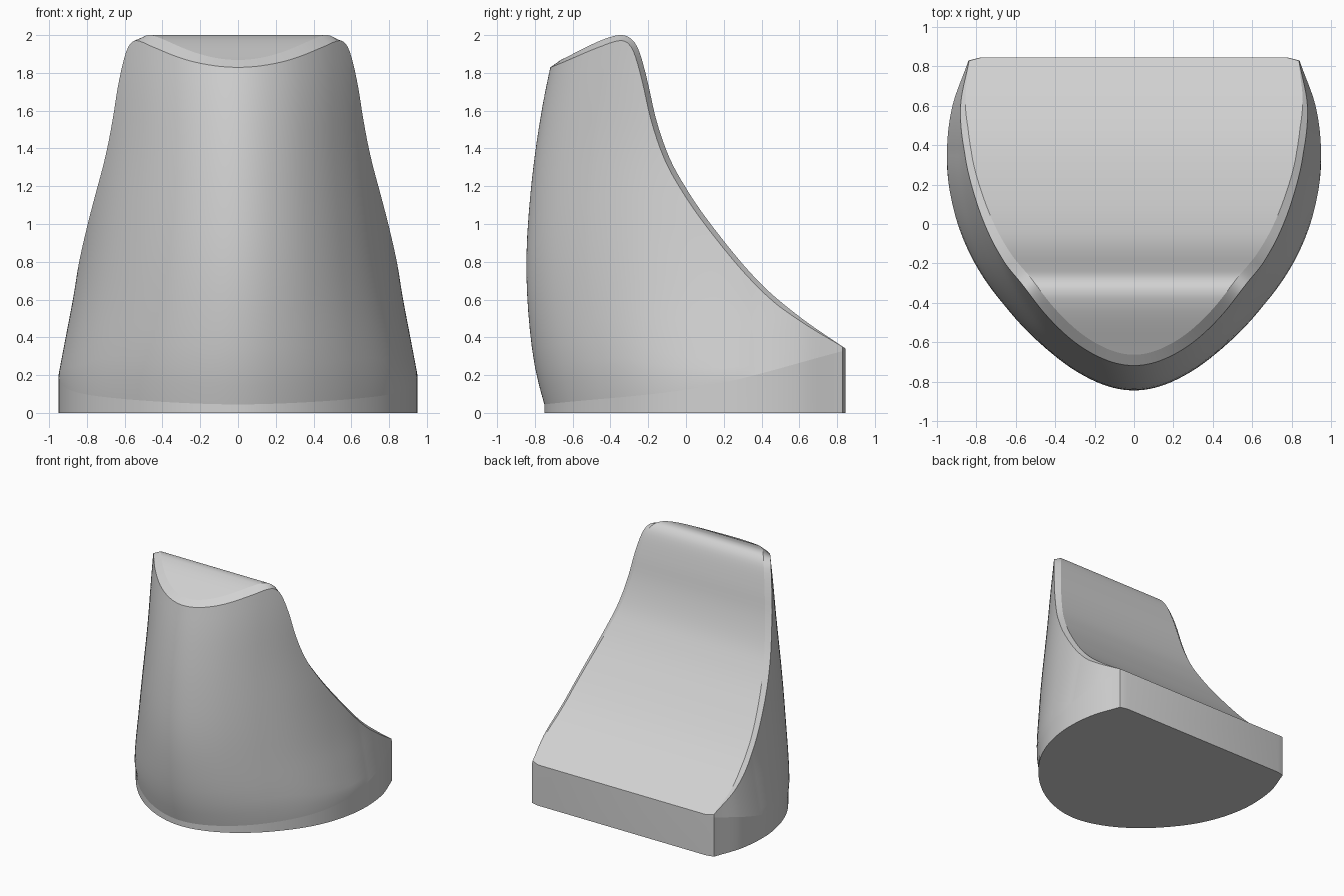
import bpy, bmesh, math

cube = bpy.data.objects.get("Cube")
if cube:
    bpy.data.objects.remove(cube)


def curve(points):
    """Smooth function through a few (position, value) points."""
    xs, ys = zip(*points)
    n = len(xs)
    sl = [(ys[i + 1] - ys[i]) / (xs[i + 1] - xs[i]) for i in range(n - 1)]
    m = [sl[0]] + [(a + b) / 2 if a * b > 0 else 0 for a, b in zip(sl, sl[1:])] + [sl[-1]]

    def value(x):
        if x <= xs[0]:
            return ys[0] + m[0] * (x - xs[0])
        if x >= xs[-1]:
            return ys[-1] + m[-1] * (x - xs[-1])
        i = max(k for k in range(n - 1) if xs[k] <= x)
        h = xs[i + 1] - xs[i]
        t = (x - xs[i]) / h
        return (ys[i] * (1 + 2 * t) * (1 - t) ** 2 + h * m[i] * t * (1 - t) ** 2
                + ys[i + 1] * t * t * (3 - 2 * t) + h * m[i + 1] * t * t * (t - 1))
    return value


# Side profile of the top, half width and front bulge by height, plan outline, base seam
top = curve([(-.85, 1.782), (-.66, 1.87), (-.46, 1.968), (-.4, 1.99), (-.35, 2.0),
             (-.29, 1.98), (-.25, 1.92), (-.2, 1.74), (-.165, 1.58), (-.1, 1.38),
             (0, 1.19), (.2, .91), (.4, .68), (.6, .51), (.845, .34)])
width = curve([(.2, .95), (.4, .912), (.6, .874), (.8, .843), (1, .817),
               (1.4, .777), (1.8, .768), (2, .767)])
bulge = curve([(.05, -.75), (.2, -.79), (.4, -.822), (.78, -.845), (1.2, -.82),
               (1.6, -.765), (1.85, -.715), (2, -.68)])
outline = curve([(0, 0), (.184, .215), (.358, .432), (.54, .652), (.74, .868),
                 (.872, .962), (1, 1), (1.237, .97), (1.407, .885)])
seam = curve([(-.75, .045), (.1, .14), (.84, .33)])
MID = .33


def plan_y(u, front):
    return front + u * (MID - front) if u < 1 else MID + (u - 1) * .51


def wall(v, z):
    """Point on the outer wall at outline position v and height z."""
    u = v * v
    s = seam(plan_y(u, -.75))
    y = plan_y(u, bulge(max(.05, z - s + .05)))
    w = width(max(.2, min(z, z - s + .2)))
    g = .82 if u > 2 else outline(v)
    return w * g, y, z


def lowered_top(y, d):
    """Top profile offset inward by d."""
    ks = [k / 8 for k in range(-8, 9)]
    return min(top(y + d * k) - d * math.sqrt(1 - k * k) for k in ks)


def rim_height(v, d):
    lo, hi = seam(plan_y(v * v, -.75)) + .002, 2.05
    for _ in range(30):
        z = (lo + hi) / 2
        if lowered_top(wall(v, z)[1], d) > z:
            lo = z
        else:
            hi = z
    return lo


def chamfer_fade(y):
    """Chamfer narrows toward the back corners."""
    return max(.08, min(1, (.84 - y) / .35))


# Half columns from the front tip to the back corner
FRONT, BACK, ROWS = 90, 24, 18
vs = [i / FRONT for i in range(FRONT)]
vs += [1 + .407 * i / BACK for i in range(BACK + 1)] + [math.sqrt(2.01)]
columns = []
for v in vs:
    u = v * v
    y0 = plan_y(u, -.75)
    drop = (.012 + .02 * min(1, u / .25) - .008 * min(1, u)) * chamfer_fade(y0)
    s, rim = seam(y0), rim_height(v, drop)
    pts = [wall(v, 0)]
    pts += [wall(v, s + (rim - s) * r / ROWS) for r in range(ROWS + 1)]
    columns.append(pts)

# Inner edge of the chamfer, set in from the rim along the plan normal
for i, (v, pts) in enumerate(zip(vs, columns)):
    x, y, z = pts[-1]
    if i == 0:
        nx, ny = 0, 1
    elif v >= 1:
        nx, ny = -1, 0
    else:
        a, b = wall(vs[i - 1], z), wall(vs[i + 1], z)
        tx, ty = b[0] - a[0], b[1] - a[1]
        nx, ny = -ty / math.hypot(tx, ty), tx / math.hypot(tx, ty)
    c = (.055 - .02 * max(0, min(1, (v - .7) / .3))) * chamfer_fade(y)
    yi = y + ny * c
    pts.append((max(0, x + nx * c), yi, top(yi)))

# Build closed rings, mirrored left and right
bm = bmesh.new()
n = len(columns)
rings = []
for r in range(len(columns[0])):
    right = [bm.verts.new(col[r]) for col in columns]
    left = [bm.verts.new((-col[r][0], col[r][1], col[r][2])) for col in columns[1:]]
    rings.append(right + left[::-1])
total = len(rings[0])
for lower, upper in zip(rings, rings[1:]):
    for i in range(total):
        j = (i + 1) % total
        bm.faces.new((lower[i], lower[j], upper[j], upper[i]))

# Underside and the sloping top strung across from side to side
bm.faces.new(rings[0][::-1])
cap = rings[-1]
bm.faces.new((cap[0], cap[1], cap[-1]))
for i in range(1, n - 1):
    bm.faces.new((cap[i], cap[i + 1], cap[total - i - 1], cap[total - i]))
bmesh.ops.recalc_face_normals(bm, faces=bm.faces)
crease_rings = [set(rings[k]) for k in (1, -2, -1)]
bm.verts.index_update()
bm.edges.index_update()
creases = [e.index for e in bm.edges
           if any(e.verts[0] in ring and e.verts[1] in ring for ring in crease_rings)
           and abs(e.verts[0].co.x - e.verts[1].co.x) < .1]

mesh = bpy.data.meshes.new("wedge_body")
bm.to_mesh(mesh)
bm.free()
body = bpy.data.objects.new("wedge_body", mesh)
bpy.context.collection.objects.link(body)

# Plain grey finish
grey = bpy.data.materials.new("light_grey")
grey.use_nodes = True
grey.diffuse_color = (.64, .64, .64, 1)
grey.node_tree.nodes["Principled BSDF"].inputs["Base Color"].default_value = (.64, .64, .64, 1)
mesh.materials.append(grey)

# Smooth walls with crisp seam and rim
bpy.ops.object.select_all(action='DESELECT')
body.select_set(True)
bpy.context.view_layer.objects.active = body
bpy.ops.object.shade_smooth_by_angle(angle=math.radians(20))
for index in creases:
    mesh.edges[index].use_edge_sharp = True
